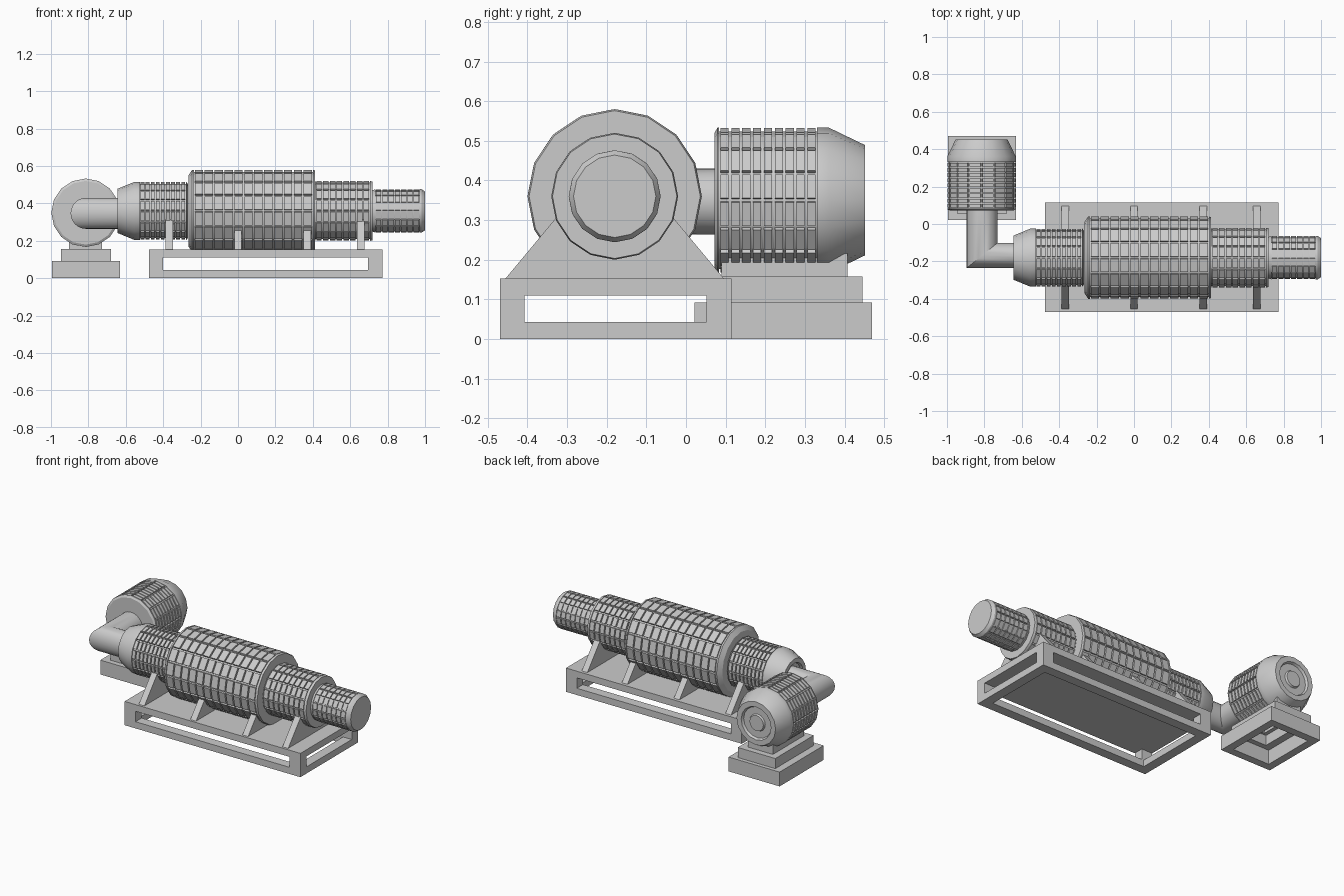
import bpy, bmesh, math
from mathutils import Matrix, Vector

if "Cube" in bpy.data.objects:
    bpy.data.objects.remove(bpy.data.objects["Cube"])

SIDES = 16


def finish(bm, name, matrix=Matrix()):
    bmesh.ops.recalc_face_normals(bm, faces=bm.faces)
    bm.transform(matrix)
    me = bpy.data.meshes.new(name)
    bm.to_mesh(me)
    bm.free()
    ob = bpy.data.objects.new(name, me)
    bpy.context.collection.objects.link(ob)
    return ob


def smooth(ob):
    bpy.ops.object.select_all(action='DESELECT')
    ob.select_set(True)
    bpy.context.view_layer.objects.active = ob
    bpy.ops.object.shade_smooth_by_angle(angle=math.radians(30))


def bridge(bm, rings):
    """Skin consecutive rings and return the faces row by row."""
    rows = []
    for a, b in zip(rings, rings[1:]):
        n = len(a)
        rows.append([bm.faces.new((a[i], a[(i + 1) % n], b[(i + 1) % n], b[i]))
                     for i in range(n)])
    bm.faces.new(rings[0][::-1])
    bm.faces.new(rings[-1])
    return rows


def ribbed_drum(name, start, t0, t1, cols, end, radius, matrix, h=0.011, gap=0.006):
    """Lathe along +x: start profile, tiled band from t0 to t1, end profile."""
    core = radius - h
    band = [(t0 + (t1 - t0) * i / cols, core) for i in range(cols + 1)]
    prof = start + [(t0, radius)] + band + [(t1, radius)] + end
    bm = bmesh.new()
    rings = [[bm.verts.new((t, r * math.cos(math.tau * k / SIDES), r * math.sin(math.tau * k / SIDES)))
              for k in range(SIDES)] for t, r in prof]
    rows = bridge(bm, rings)
    bmesh.ops.recalc_face_normals(bm, faces=bm.faces)
    first = len(start) + 1
    tiles = [f for row in rows[first:first + cols] for f in row]
    # raised tiles: inset each panel, then lift it
    bmesh.ops.inset_individual(bm, faces=tiles, thickness=gap, depth=0)
    bm.normal_update()
    bmesh.ops.inset_individual(bm, faces=tiles, thickness=0, depth=h)
    ob = finish(bm, name, matrix)
    smooth(ob)
    return ob


def box(name, lo, hi):
    bm = bmesh.new()
    bmesh.ops.create_cube(bm, size=1)
    lo, hi = Vector(lo), Vector(hi)
    m = Matrix.Translation((lo + hi) / 2) @ Matrix.Diagonal((*(hi - lo), 1))
    return finish(bm, name, m)


def ring_frame(name, x0, x1, y0, y1, z0, z1, w):
    """Rectangular frame, open through the middle."""
    bm = bmesh.new()
    def loop(d, z):
        return [bm.verts.new(p) for p in ((x0 + d, y0 + d, z), (x1 - d, y0 + d, z),
                                          (x1 - d, y1 - d, z), (x0 + d, y1 - d, z))]
    loops = [loop(0, z0), loop(0, z1), loop(w, z1), loop(w, z0)]
    for a, b in zip(loops, loops[1:] + loops[:1]):
        for i in range(4):
            j = (i + 1) % 4
            bm.faces.new((a[i], a[j], b[j], b[i]))
    return finish(bm, name)


# Main shaft line of drums
AX_Y, AX_Z = -0.18, 0.36
axis = Matrix.Translation((0, AX_Y, AX_Z))
ribbed_drum("main_drum", [(-0.265, 0.19), (-0.245, 0.22)], -0.235, 0.40, 12,
            [(0.412, 0.216)], 0.22, axis)
ribbed_drum("middle_drum", [(0.40, 0.15)], 0.415, 0.705, 8,
            [(0.72, 0.157)], 0.16, axis, 0.009, 0.005)
ribbed_drum("end_drum", [(0.71, 0.108)], 0.735, 0.97, 7,
            [(0.982, 0.116), (1.0, 0.104)], 0.116, axis, 0.007, 0.004)


def motor(name, length, radius, matrix):
    """Ribbed motor with a tapered end and a recessed round cover."""
    tail = [(t * length, r * radius) for t, r in
            ((0.76, 1), (1, 0.76), (1, 0.58), (0.96, 0.54), (0.96, 0.3), (0.99, 0.27))]
    ribbed_drum(name, [(0, 0.93 * radius), (0.02 * length, radius)], 0.03 * length, 0.68 * length, 9,
                tail, radius, matrix, 0.01, 0.005)


MX, MZ = -0.815, 0.35
motor("inlet_motor", 0.377, 0.155,
      Matrix.Translation((-0.268, AX_Y, AX_Z)) @ Matrix.Rotation(math.pi, 4, 'Z'))
motor("side_motor", 0.38, 0.183,
      Matrix.Translation((MX, 0.072, MZ)) @ Matrix.Rotation(math.pi / 2, 4, 'Z'))

# Mitred elbow pipe joining both motors
bm = bmesh.new()
rings = []
for kind in range(3):
    ring = []
    for k in range(24):
        c, s = math.cos(math.tau * k / 24), math.sin(math.tau * k / 24)
        x = -0.60 if kind == 2 else -0.812 + 0.083 * c
        y = 0.08 if kind == 0 else -0.168 + 0.0675 * c
        ring.append(bm.verts.new((x, y, 0.347 + 0.083 * s)))
    rings.append(ring)
bridge(bm, rings)
smooth(finish(bm, "elbow_pipe"))

# Side motor pedestal, stepped and hollow
ring_frame("pedestal_base", -0.995, -0.632, 0.022, 0.47, 0, 0.092, 0.05)
ring_frame("pedestal_step", -0.947, -0.68, 0.055, 0.445, 0.092, 0.157, 0.05)
ring_frame("pedestal_neck", -0.903, -0.727, 0.09, 0.407, 0.157, 0.215, 0.03)

# Skid: top slab, bottom frame and corner posts
X0, X1, Y0, Y1 = -0.477, 0.773, -0.47, 0.115
box("skid_top", (X0, Y0, 0.11), (X1, Y1, 0.153))
ring_frame("skid_bottom_frame", X0, X1, Y0, Y1, 0, 0.043, 0.062)
for i, x in enumerate((X0, X1 - 0.077)):
    for j, y in enumerate((Y0, Y1 - 0.063)):
        box(f"skid_post_{i}{j}", (x, y, 0.043), (x + 0.077, y + 0.063, 0.11))

# Tapered saddle plates under the drums
for i, x in enumerate((-0.367, 0.0, 0.37, 0.655)):
    bm = bmesh.new()
    pts = [(-0.455, 0.153), (0.095, 0.153), (-0.04, 0.315), (-0.32, 0.315)]
    bridge(bm, [[bm.verts.new((x + d, y, z)) for y, z in pts] for d in (-0.02, 0.02)])
    finish(bm, f"saddle_plate_{i}")
